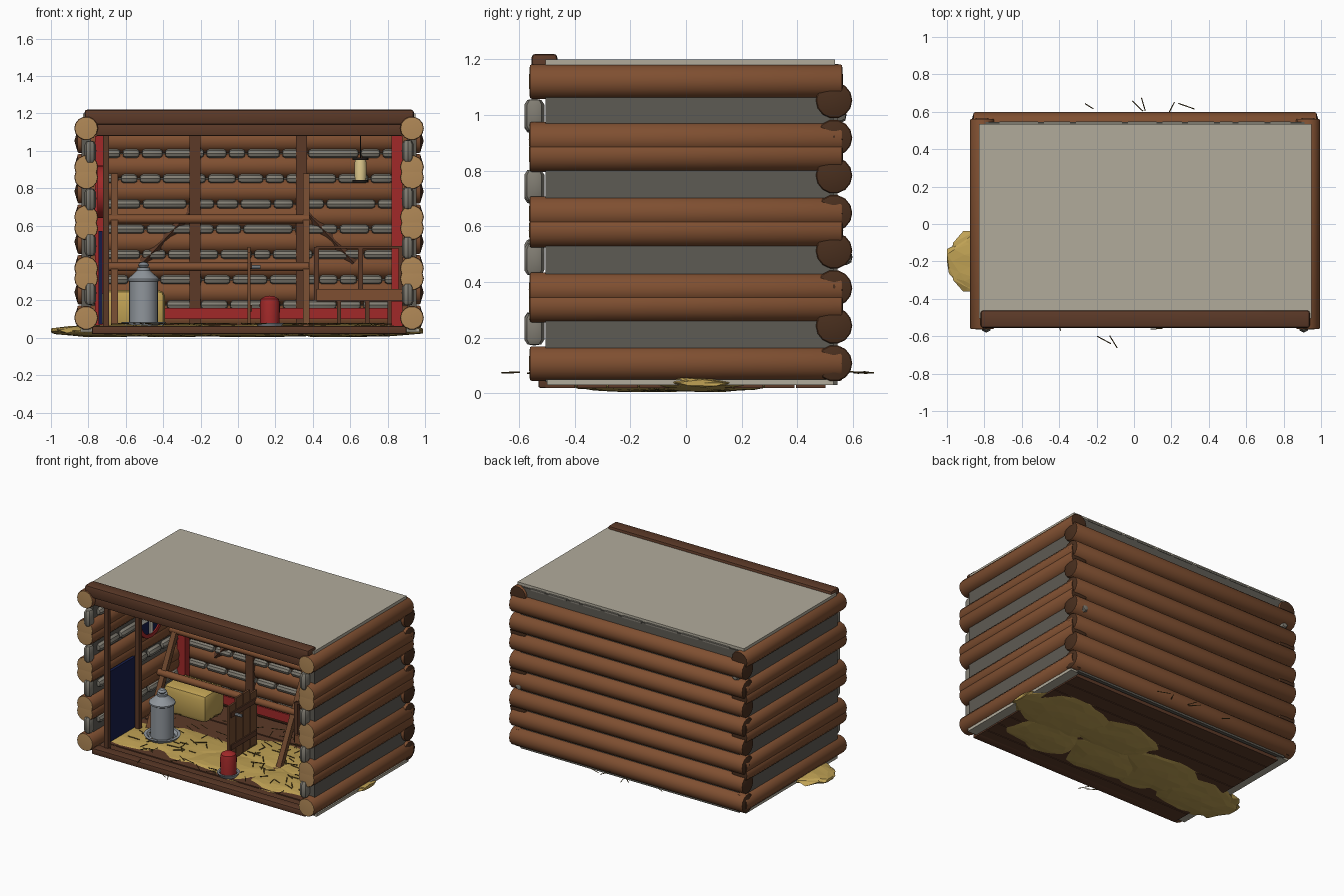
import bpy, bmesh, math, random
from mathutils import Vector, Matrix, noise

if "Cube" in bpy.data.objects:
    bpy.data.objects.remove(bpy.data.objects["Cube"])
random.seed(4)
U = random.uniform

def mat(name, r, g, b):
    m = bpy.data.materials.new(name)
    m.diffuse_color = [(c / 255) ** 2.2 for c in (r, g, b)] + [1]
    m.use_nodes = True
    m.node_tree.nodes["Principled BSDF"].inputs["Base Color"].default_value = m.diffuse_color
    return m

LOG = mat("log_bark", 126, 80, 52)
ENDS = mat("log_end_tan", 176, 136, 88)
DARK = mat("dark_end", 74, 50, 35)
BOARD = mat("dark_board", 92, 60, 44)
ROOST = mat("roost_wood", 112, 74, 50)
STONE = mat("chinking", 128, 124, 114)
WALL = mat("wall_core", 94, 91, 84)
ROOF = mat("roof_sheet", 176, 170, 154)
STRAW = mat("straw", 190, 160, 85)
TWIG = mat("straw_strand", 98, 80, 42)
RED = mat("red", 160, 45, 45)
NAVY = mat("navy", 28, 34, 74)
WHITE = mat("white", 225, 222, 212)
METAL = mat("metal", 142, 148, 154)
BLACK = mat("black", 38, 34, 32)
CREAM = mat("lamp_glow", 222, 200, 140)

def finish(name, bm, m, smooth=True, mw=None):
    bmesh.ops.recalc_face_normals(bm, faces=bm.faces)
    me = bpy.data.meshes.new(name)
    bm.to_mesh(me)
    bm.free()
    o = bpy.data.objects.new(name, me)
    bpy.context.collection.objects.link(o)
    me.materials.append(m)
    if mw:
        o.matrix_world = mw
    if smooth:
        for p in me.polygons:
            p.use_smooth = True
        me.set_sharp_from_angle(angle=math.radians(35))
    return o

def box(name, x, y, z, m, bevel=0, rot=None):
    """Box from x, y, z ranges."""
    c = Vector([(a[0] + a[1]) / 2 for a in (x, y, z)])
    s = [a[1] - a[0] for a in (x, y, z)]
    bm = bmesh.new()
    bmesh.ops.create_cube(bm, size=1, matrix=Matrix.Diagonal((*s, 1)))
    if bevel:
        bmesh.ops.bevel(bm, geom=bm.edges[:], offset=bevel, segments=2, profile=0.5, affect='EDGES')
    return finish(name, bm, m, bevel > 0, Matrix.Translation(c) @ (rot or Matrix()))

def lathe(name, prof, loc, m, d=(0, 0, 1), seg=16, sy=1):
    """Revolve (radius, height) points around direction d."""
    bm = bmesh.new()
    rings = [[bm.verts.new((r * math.cos(math.tau * i / seg), sy * r * math.sin(math.tau * i / seg), h))
              for i in range(seg)] for r, h in prof]
    for a, b in zip(rings, rings[1:]):
        for i in range(seg):
            bm.faces.new((a[i], a[i - 1], b[i - 1], b[i]))
    bm.faces.new(rings[0])
    bm.faces.new(rings[-1])
    bmesh.ops.remove_doubles(bm, verts=bm.verts, dist=1e-6)
    q = Vector(d).to_track_quat('Z', 'Y').to_matrix().to_4x4()
    return finish(name, bm, m, True, Matrix.Translation(loc) @ q)

def rod(name, a, b, r, m, seg=8):
    a, b = Vector(a), Vector(b)
    L = (b - a).length
    return lathe(name, [(r, 0), (r, L)], a, m, b - a, seg)

def log(name, a, b, r, first, last, tip):
    """Log with coloured end caps, tip = length of the shallow end cones."""
    a, b = Vector(a), Vector(b)
    L = (b - a).length
    o = lathe(name, [(0, 0), (r * .95, tip), (r, tip + .006), (r, L - tip - .006), (r * .95, L - tip), (0, L)],
              a, LOG, b - a, 14)
    o.data.materials.append(first)
    o.data.materials.append(last)
    for p in o.data.polygons:
        if len(p.vertices) == 3:
            p.material_index = 1 if p.center.z < L / 2 else 2

def stone(name, loc, d, L, r, sy=1):
    lathe(name, [(0, -L/2), (r*.7, -L/2 + r*.15), (r, -L/2 + r*.7), (r, L/2 - r*.7), (r*.7, L/2 - r*.15), (0, L/2)],
          loc, STONE, d, 8, sy)

# side walls: paired logs over a grey core, with stone chinking
LEFT, RIGHT = -.812, .93
gaps = (.24, .49, .745, 1.0)
for side, x, inn in (("left", LEFT, 1), ("right", RIGHT, -1)):
    for z in (.107, .317, .372, .586, .646, .858, .913, 1.12):
        log(side + "_wall_log", (x, -.565, z), (x, .565, z), .0635, ENDS, DARK, .004)
    box(side + "_wall_core", (x - .025, x + .025), (-.505, .53), (.04, 1.17), WALL)
    for z in gaps:
        stone(side + "_front_chink", (x + inn * .022, -.545, z + U(-.01, .01)), (0, 0, 1), .12, .03, 1.2)
        y = -.46
        while y < .4:
            L = U(.1, .24)
            stone(side + "_chink", (x + inn * .028, y + L / 2, z), (0, 1, 0), L, .028)
            y += L + .015

# back wall: eight logs, core and chinking
for i in range(8):
    z = .108 + i * .135
    log("back_wall_log", (-.875, .532, z), (.993, .532, z), .0655, DARK, DARK, .018)
    x = -.72
    while x < .8:
        L = min(U(.08, .27), .87 - x)
        stone("back_chink", (x + L / 2, .484, z + .0675), (1, 0, 0), L, .024)
        if i == 7:
            box("eave_chink", (x, x + L - .02), (.53, .548), (1.172, 1.184), STONE)
        x += L + .012
box("back_wall_core", (-.8, .92), (.52, .545), (.03, 1.18), WALL)
for x in (-.23, .34):
    box("back_stud", (x - .03, x + .03), (.455, .51), (.06, 1.1), BOARD)
    s = -1 if x < 0 else 1
    rod("back_brace", (x, .485, .7), (x + s * .28, .485, .4), .026, BOARD, 4)

# roof and front beams
box("roof_sheet", (-.83, .95), (-.505, .535), (1.176, 1.2), ROOF)
box("front_roof_beam", (-.82, .94), (-.555, -.462), (1.14, 1.22), BOARD, .014)
box("front_lintel", (-.76, .88), (-.53, -.47), (1.08, 1.142), BOARD, .006)

# plank floor and sill
for i in range(9):
    y = -.505 + i * .1125
    box("floor_plank", (-.78, .9), (y, y + .107), (.02, .05 + .004 * (i % 2)), BOARD)
for x in (LEFT, RIGHT):
    box("wall_base", (x - .03, x + .04), (-.5, .53), (.03, .05), ROOF)
box("front_sill", (-.78, .9), (-.53, -.46), (.02, .062), BOARD, .006)

# straw bedding
for k, (cx, cy, rx, ry) in enumerate(((-.66, -.2, .34, .2), (-.3, -.12, .36, .26), (.08, -.2, .34, .22),
                                      (.2, .06, .33, .22), (.62, .06, .37, .27), (.55, -.22, .3, .2))):
    bm = bmesh.new()
    bmesh.ops.create_icosphere(bm, subdivisions=3, radius=1)
    for v in bm.verts:
        n = 1 + .3 * noise.noise(Vector((v.co.x * 1.6 + k * 5, v.co.y * 1.6, 0)))
        v.co = Vector((max(-1, min(1, v.co.x * n)) * rx + cx, v.co.y * n * ry + cy,
                       .037 + v.co.z * .033 + .006 * noise.noise(v.co * 3)))
        v.co.z = max(.002, v.co.z)
    finish("straw_bedding", bm, STRAW, False)
bm = bmesh.new()
bmesh.ops.create_icosphere(bm, subdivisions=1, radius=1, matrix=Matrix.Translation((-.88, -.2, .035)) @ Matrix.Diagonal((.12, .19, .022, 1)))
finish("straw_spill", bm, STRAW, False)

# loose strands, a few outside the walls
spots = [(-.24, .63), (.02, .63), (.05, .64), (.2, .62), (.28, .63), (-.16, -.62), (-.11, -.63), (.12, -.56), (-.4, -.54)]
spots += [(U(-.65, .8), U(-.42, .4)) for _ in range(170)]
for x, y in spots:
    L, a = U(.025, .05), U(0, math.tau)
    d = Vector((math.cos(a) * L, math.sin(a) * min(L, .036), U(-.003, .003)))
    p = Vector((x, y, .075))
    rod("straw_strand", p - d, p + d, .0028, TWIG, 4)

# red corner trim and baseboards
for x in (-.735, .85):
    box("corner_trim", (x - .03, x + .03), (.41, .465), (.06, 1.08), RED)
box("back_baseboard", (-.72, .83), (.44, .465), (.1, .16), RED)

# sliding hatch on the left wall, with guide posts and round plaque
for y in (-.46, -.11):
    box("hatch_guide_post", (-.722, -.69), (y - .016, y + .016), (.05, 1.09), BOARD)
box("hatch_panel", (-.745, -.725), (-.44, -.12), (.07, .57), NAVY)
C = (-.75, .06, .78)
lathe("plaque_disc", [(.13, 0), (.13, .02)], C, NAVY, (1, 0, 0), 24)
lathe("plaque_rim", [(.115, 0), (.115, .03), (.14, .03), (.14, 0), (.115, 0)], C, RED, (1, 0, 0), 24)
box("plaque_bar", (-.74, -.722), (-.05, .17), (.765, .795), WHITE)
box("plaque_post", (-.74, -.722), (.045, .075), (.67, .89), WHITE)

# leaning roost ladder
for x in (-.66, .365):
    box("roost_leg", (x - .018, x + .018), (.135, .17), (-.01, .92), ROOST, 0, Matrix.Rotation(math.radians(-27), 4, 'X'))
for y, z in ((.11, .38), (.245, .635)):
    rod("roost_bar", (-.7, y, z), (.38, y, z), .024, LOG, 12)

# straw bale
box("straw_bale", (-.73, -.39), (.19, .42), (.055, .255), STRAW, .035)

# hopper feeder
lathe("feeder", [(0, .055), (.1, .055), (.12, .085), (.1, .085), (.085, .07), (.077, .075), (.077, .3), (.085, .305),
                 (.085, .315), (.035, .36), (.035, .375), (0, .38)], (-.505, -.13, .0), METAL, seg=24)
lathe("feeder_knob", [(0, .37), (.02, .375), (.03, .388), (.02, .402), (0, .408)], (-.505, -.13, 0), METAL)

# red drinker
lathe("drinker_tray", [(0, .055), (.06, .055), (.075, .08), (.062, .08), (.05, .065), (0, .065)], (.17, -.35, 0), METAL, seg=20)
lathe("drinker_tank", [(.052, .065), (.054, .18), (.048, .208), (.025, .222), (0, .225)], (.17, -.35, 0), RED, seg=20)

# plank gate standing across the floor, with latch
for i in range(4):
    y = -.195 + i * .08
    box("gate_plank", (.052, .066), (y, y + .075), (.055, .455 + .03 * (i in (1, 2))), ROOST)
for z in (.14, .37):
    box("gate_batten", (.064, .074), (-.18, .11), (z, z + .035), BOARD)
rod("gate_latch", (.065, -.13, .378), (.12, -.13, .378), .011, METAL)

# nest box stand against the right wall
for y in (.05, .4):
    box("nest_rail", (.42, .88), (y, y + .014), (.478, .492), BOARD)
    for x in (.54, .69, .81):
        box("nest_leg", (x - .012, x + .012), (y, y + .024), (.05, .21), BOARD)
for x in (.42, .655, .87):
    box("nest_divider", (x - .012, x + .012), (.06, .41), (.2, .34), BOARD)
    box("nest_post", (x - .013, x + .013), (.05, .076), (.2, .485), BOARD)
box("nest_floor", (.42, .88), (.05, .42), (.195, .21), BOARD)
box("nest_lip", (.42, .88), (.035, .05), (.2, .262), LOG)
box("nest_straw", (.43, .87), (.06, .4), (.205, .24), STRAW, .012)

# hanging lantern
lathe("lantern_glass", [(.03, .84), (.033, .9), (.03, .955)], (.655, 0, 0), CREAM)
for z in (.83, .952):
    lathe("lantern_cap", [(.042, z), (.042, z + .013)], (.655, 0, 0), BLACK)
rod("lantern_wire", (.655, 0, .96), (.655, 0, 1.18), .003, BLACK, 6)
